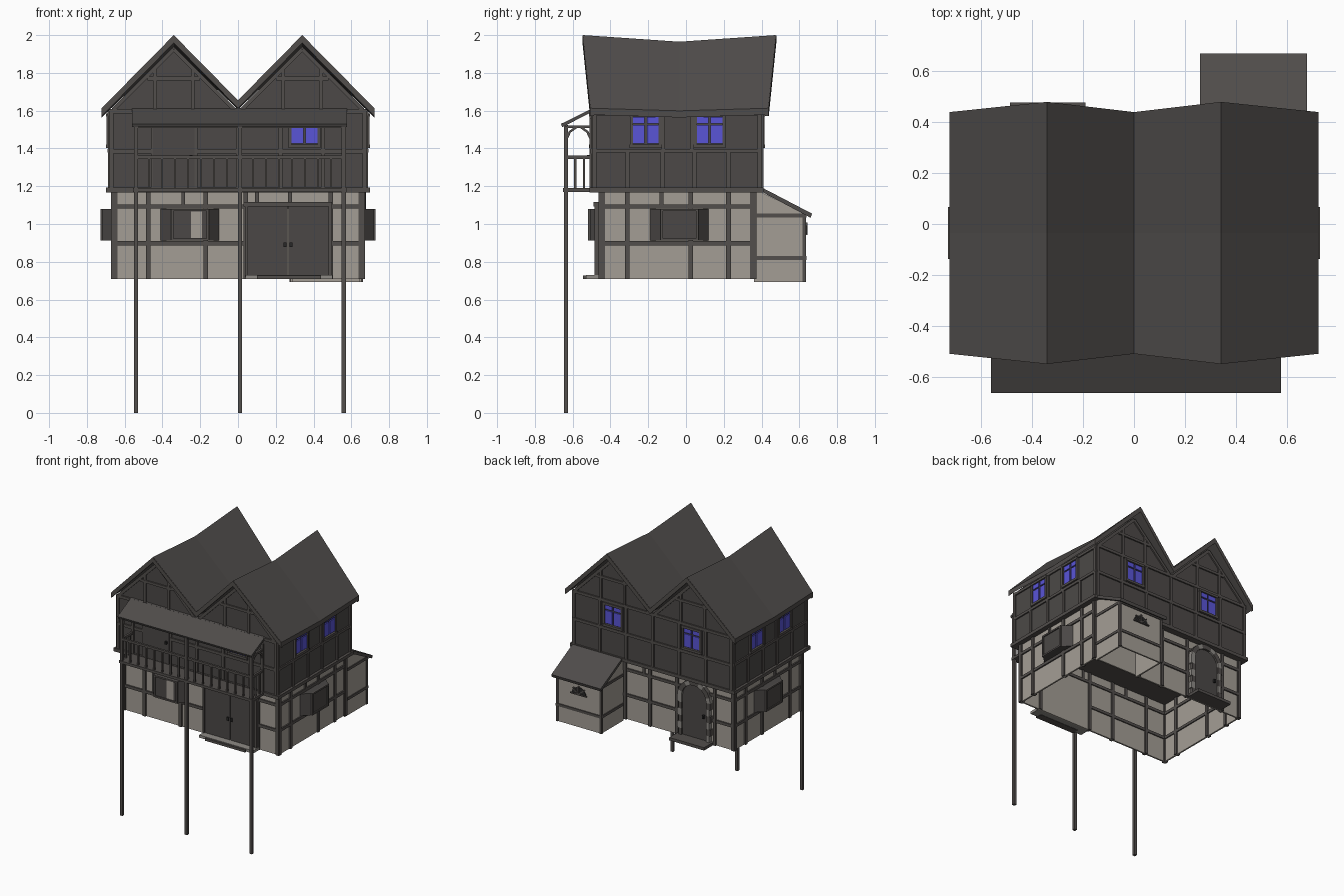
import bpy, bmesh, math

if "Cube" in bpy.data.objects:
    bpy.data.objects.remove(bpy.data.objects["Cube"])

def mat(name, r, g, b):
    m = bpy.data.materials.new(name)
    m.diffuse_color = (r, g, b, 1)
    m.use_nodes = True
    m.node_tree.nodes["Principled BSDF"].inputs["Base Color"].default_value = m.diffuse_color
    return m

PLASTER = mat("plaster", .37, .34, .30)
TIMBER = mat("dark timber", .085, .077, .072)
BOARD = mat("dark wall", .072, .066, .063)
ROOF = mat("roof", .078, .072, .069)
DOOR = mat("door wood", .07, .064, .061)
STONE = mat("stone", .27, .255, .235)
GLASS = mat("blue glass", .10, .09, .68)
IRON = mat("black iron", .02, .02, .02)

def make(name, m, solids):
    """Each solid is a list of matching loops, skinned in order and capped."""
    bm = bmesh.new()
    for loops in solids:
        rings = [[bm.verts.new(p) for p in lp] for lp in loops]
        for a, b in zip(rings, rings[1:]):
            for i in range(len(a)):
                j = (i + 1) % len(a)
                bm.faces.new((a[i], a[j], b[j], b[i]))
        bm.faces.new(rings[0])
        bm.faces.new(rings[-1])
    bmesh.ops.recalc_face_normals(bm, faces=bm.faces)
    me = bpy.data.meshes.new(name)
    bm.to_mesh(me)
    bm.free()
    me.materials.append(m)
    ob = bpy.data.objects.new(name, me)
    bpy.context.collection.objects.link(ob)
    return ob

def box(x0, x1, y0, y1, z0, z1):
    return [[(x0, y0, z), (x1, y0, z), (x1, y1, z), (x0, y1, z)] for z in (z0, z1)]

def rect(u0, u1, z0, z1):
    return [(u0, z0), (u1, z0), (u1, z1), (u0, z1)]

def bar(u0, z0, u1, z1, w):
    k = w / 2 / math.hypot(u1 - u0, z1 - z0)
    a, b = -(z1 - z0) * k, (u1 - u0) * k
    return [(u0 + a, z0 + b), (u1 + a, z1 + b), (u1 - a, z1 - b), (u0 - a, z0 - b)]

def walls(x, yf, yb):
    """Wall coordinates: u along the wall, d outward, z up."""
    return {"front": lambda u, d, z: (u, yf - d, z), "back": lambda u, d, z: (u, yb + d, z),
            "left": lambda u, d, z: (-x - d, u, z), "right": lambda u, d, z: (x + d, u, z)}

def plate(w, poly, d0, d1):
    return [[w(u, d, z) for u, z in poly] for d in (d0, d1)]

LX, LF, LB = .66, -.45, .36
UX, UF, UB = .68, -.495, .40
LOW, UP = walls(LX, LF, LB), walls(UX, UF, UB)

# lower storey: thin plaster shell, open below, with exposed timbers
for side, w in LOW.items():
    fb = side in ("front", "back")
    u0, u1 = (-LX, LX) if fb else (LF, LB)
    make("lower_wall_" + side, PLASTER, [plate(w, rect(u0, u1, .71, 1.18), -.012, 0)])
    posts = {"front": (-.655, -.475, -.17, .04, .49, .655), "back": (-.655, -.5, -.18, .05, .26, .655)}.get(
        side, (-.445, -.31, .025, .225, .355))
    t = [plate(w, rect(u - .012, u + .012, .71, 1.18), -.022, .012) for u in posts]
    t += [plate(w, rect(u - .01, u + .01, 1.09, 1.17), -.02, .01) for u in ((-.29, .1, .275) if fb else (-.13,))]
    for z in (.898, 1.093):
        spans = [(u0, u1)]
        if side == "front" and z < 1:
            spans = [(u0, .04), (.49, u1)]
        if side == "back":
            spans = [(u0, -.46), (-.22, u1)]
        t += [plate(w, rect(a, b, z - .011, z + .011), -.02, .01) for a, b in spans]
    make("lower_timbers_" + side, TIMBER, t)

# upper storey with twin gables
gable = [(-UX, 1.19), (UX, 1.19), (UX, 1.598), (.34, 1.94), (0, 1.6), (-.34, 1.94), (-UX, 1.598)]
make("upper_storey", BOARD, [[[(x, y, z) for x, z in gable] for y in (UF, UB)]])
make("storey_band", TIMBER, [box(-.70, .70, UF - .015, UB + .01, 1.168, 1.193)])

def window(name, w, u):
    make(name + "_frame", TIMBER, [plate(w, rect(u - .085, u + .085, z, z + .018), 0, .018) for z in (1.402, 1.568)]
         + [plate(w, rect(u + s * .076 - .008, u + s * .076 + .008, 1.41, 1.57), 0, .015) for s in (-1, 1)])
    make(name + "_panes", GLASS, [plate(w, rect(u + a, u + a + .062, z0, z1), 0, .008)
                                  for a in (-.068, .006) for z0, z1 in ((1.425, 1.523), (1.533, 1.567))])

for side, w in UP.items():
    fb = side in ("front", "back")
    if fb:
        t = [plate(w, rect(u - .011, u + .011, 1.19, 1.59), 0, .009) for u in (-.669, -.45, -.225, 0, .225, .45, .669)]
        t += [plate(w, rect(-UX, UX, z - .011, z + .011), 0, .01) for z in (1.385, 1.597)]
        for c in (-.34, .34):
            t += [plate(w, rect(c + s * .1 - .01, c + s * .1 + .01, 1.6, 1.82), 0, .009) for s in (-1, 1)]
            t += [plate(w, rect(c - .14, c + .14, 1.76, 1.78), 0, .01)]
            t += [plate(w, bar(c + s * .32, 1.605, c, 1.925, .022), 0, .01) for s in (-1, 1)]
        wins = (.352,) if side == "front" else (-.335, .335)
    else:
        t = [plate(w, rect(u - .011, u + .011, 1.19, 1.385), 0, .009) for u in (-.31, -.125, .045, .225)]
        t += [plate(w, rect(u - .011, u + .011, 1.19, 1.6), 0, .009) for u in (-.484, .389)]
        t += [plate(w, rect(u - .01, u + .01, 1.385, 1.6), 0, .009) for u in (-.12, .03)]
        t += [plate(w, rect(UF, UB, z - .01, z + .01), 0, .01) for z in (1.388, 1.585)]
        wins = (-.213, .125)
    make("upper_timbers_" + side, TIMBER, t)
    for i, u in enumerate(wins):
        window(f"window_{side}_{i}", w, u)

# sagging double roof
def roof_loop(end, top=0, bottom=.035, shift=0):
    line = [(-.722, 1.613), (-.34, 2), (0, 1.655), (.34, 2), (.722, 1.613)]
    ring = [(x, z + top) for x, z in line] + [(x, z - bottom) for x, z in reversed(line)]
    pts = []
    for x, z in ring:
        ridge = abs(abs(x) - .34) < .01
        lean = .04 if ridge else 0
        y = {-1: -.505 - lean, 0: -.035, 1: .435 + lean}[end] + shift
        sag = (.035 if ridge else .014) if end == 0 else 0
        pts.append((x, y, z - sag))
    return pts

make("main_roof", ROOF, [[roof_loop(e) for e in (-1, 0, 1)]])
make("bargeboards", TIMBER, [[roof_loop(e, -.002, .042, s) for s in (-e * .018, e * .003)] for e in (-1, 1)])

# bay windows: canted boxes with a front frame
def bay(name, w, u):
    z0, z1 = .912, 1.08
    make(name, DOOR, [[[w(u + a, d, z) for a, d in ((-.155, 0), (-.098, .06), (.098, .06), (.155, 0))] for z in (z0, z1)]])
    f = [plate(w, rect(u + a - .007, u + a + .007, z0, z1), .055, .068) for a in (-.094, .094)]
    f += [plate(w, rect(u - .1, u + .1, z, z + .012), .055, .068) for z in (z0, z1 - .012)]
    make(name + "_frame", TIMBER, f)

bay("bay_front", LOW["front"], -.255)
bay("bay_left", LOW["left"], -.035)
bay("bay_right", LOW["right"], -.035)
make("bay_front_opening", PLASTER, [plate(LOW["front"], rect(-.25, -.19, .926, 1.066), .058, .063)])

# front double door and step
f = LOW["front"]
make("front_doors", DOOR, [plate(f, rect(a, b, .725, 1.1), 0, .025) for a, b in ((.05, .263), (.267, .48))])
make("front_door_frame", TIMBER, [plate(f, rect(.03, .497, 1.092, 1.116), 0, .04), plate(f, rect(.036, .052, .72, 1.1), 0, .034),
                                  plate(f, rect(.478, .494, .72, 1.1), 0, .034)])
make("front_door_handles", IRON, [plate(f, rect(u - .008, u + .008, .877, .903), .02, .034) for u in (.25, .28)])
make("front_step", STONE, [box(.04, .50, -.53, LF, .71, .73)])
make("front_step_edge", TIMBER, [box(.10, .44, -.545, -.49, .708, .727)])

# balcony
make("stilts", TIMBER, [box(x - .011, x + .011, -.647, -.625, 0, 1.52) for x in (-.54, .01, .56)])
make("balcony_floor", TIMBER, [box(-.555, .575, -.652, UF, 1.17, 1.19)])
rails = [box(-.54, .56, -.644, -.628, 1.345, 1.362), box(-.54, .56, -.646, -.626, 1.508, 1.525)]
rails += [box(-.54 + i * .0688 - .006, -.54 + i * .0688 + .006, -.642, -.63, 1.19, 1.35) for i in range(1, 16) if i != 8]
for x in (-.54, .56):
    rails += [box(x - .008, x + .008, -.63, UF, 1.345, 1.362), box(x - .008, x + .008, -.63, UF, 1.508, 1.522)]
    rails += [box(x - .006, x + .006, y - .006, y + .006, 1.19, 1.35) for y in (-.587, -.54)]
    rails += [box(x - .009, x + .009, UF - .016, UF, 1.19, 1.56)]
    w = lambda u, d, z, x=x: (x + d, u, z)
    for s, y in ((1, -.632), (-1, -.505)):
        rails += [plate(w, bar(y, 1.45, y + s * .018, 1.49, .012), -.007, .007),
                  plate(w, bar(y + s * .016, 1.487, y + s * .052, 1.513, .012), -.007, .007)]
make("balcony_railing", TIMBER, rails)
slope = [(-.662, 1.53), (-.49, 1.615), (-.49, 1.597), (-.655, 1.513)]
make("balcony_roof", ROOF, [[[(x, y, z) for y, z in slope] for x in (-.56, .576)]])
make("balcony_door", DOOR, [plate(UP["front"], rect(-.45, -.23, 1.19, 1.53), 0, .014)])
make("balcony_door_handle", IRON, [plate(UP["front"], rect(-.258, -.242, 1.345, 1.365), .014, .03)])

# rear lean-to
AX0, AX1, AY = .278, .655, .63
side_poly = [(LB, .692), (AY, .692), (AY, 1.052), (LB, 1.188)]
make("lean_to_walls", PLASTER, [[[(x, y, z) for y, z in side_poly] for x in (a, a + .012)] for a in (AX0, AX1 - .012)]
     + [box(AX0, AX1, AY - .012, AY, .692, 1.05)])
t = []
for z in (.82, 1.045):
    t += [box(AX0 - .006, AX1 + .006, AY - .016, AY + .007, z - .01, z + .01)]
    t += [box(x - .006, x + .006, LB, AY, z - .01, z + .01) for x in (AX0, AX1)]
t += [box(x - .012, x + .006, AY - .014, AY + .006, .692, 1.05) for x in (AX0 + .006, AX1)]
make("lean_to_timbers", TIMBER, t)
slope = [(LB, 1.215), (.667, 1.055), (.66, 1.033), (LB, 1.192)]
make("lean_to_roof", ROOF, [[[(x, y, z) for y, z in slope] for x in (.258, .677)]])
lw = lambda u, d, z: (u, AY + d, z)
fan = [(.467 + .06 * math.cos(a * math.pi / 8), .945 + .055 * math.sin(a * math.pi / 8)) for a in range(9)]
make("fan_window", IRON, [plate(lw, fan, 0, .005)])
make("fan_window_bars", TIMBER, [plate(lw, bar(.467, .945, .467 + .068 * math.cos(a), .945 + .062 * math.sin(a), .009), 0, .012)
                                 for a in (i * math.pi / 4 for i in range(5))])

# arched back door with stone surround and step
b, c, sp = LOW["back"], -.338, 1.03
arc = lambda r, i, n: (c + r * math.cos(math.pi * i / n), sp + r * math.sin(math.pi * i / n))
make("back_door", DOOR, [plate(b, [(c - .11, .73), (c + .11, .73)] + [arc(.11, i, 12) for i in range(13)], -.01, .015)])
stones = [plate(b, [arc(.105, i, 10), arc(.14, i, 10), arc(.14, i + 1, 10), arc(.105, i + 1, 10)], -.01, .03) for i in range(10)]
for i in range(6):
    for s in (-1, 1):
        e = sorted((c + s * .105, c + s * (.14 if i % 2 else .13)))
        stones.append(plate(b, rect(e[0], e[1], .73 + i * .05, .78 + i * .05), -.01, .03))
make("back_arch_stones", STONE, stones[0:10:3] + stones[10::4] + stones[13::4])
make("back_arch_dark_stones", TIMBER, [s for i, s in enumerate(stones) if not (i < 10 and i % 3 == 0 or i >= 10 and (i - 10) % 4 in (0, 3))])
make("back_door_handle", IRON, [plate(b, rect(c - .085, c - .07, .9, .925), .015, .03)])
make("back_step", TIMBER, [box(-.486, -.19, LB, .475, .708, .73)])
